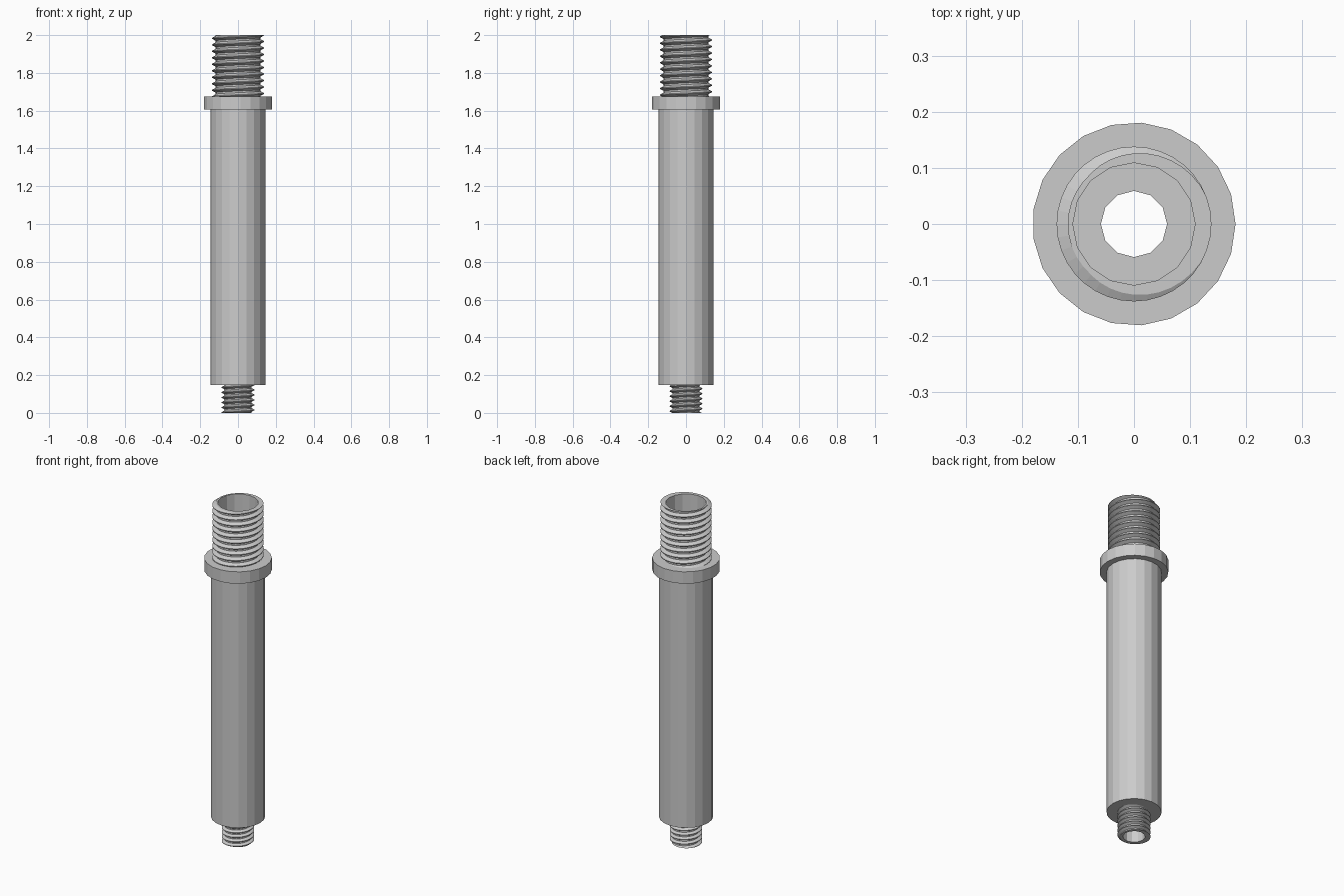
import bpy
import bmesh
from math import cos, sin, pi, ceil
from mathutils import Vector

cube = bpy.data.objects.get("Cube")
if cube:
    bpy.data.objects.remove(cube, do_unlink=True)

# One plain metal colour
metal = bpy.data.materials.new("grey_metal")
metal.use_nodes = True
GREY = (0.6, 0.6, 0.6, 1)
metal.diffuse_color = GREY
metal.node_tree.nodes["Principled BSDF"].inputs["Base Color"].default_value = GREY

# Shared dimensions
TOP, FLANGE_TOP, FLANGE_BOTTOM, SHOULDER, FLOOR = 2.0, 1.675, 1.605, 0.148, 0.2
BORE, BORE_SIDES = 0.109, 16
STUD_BORE, STUD_SIDES = 0.059, 12


def finish(bm, name):
    mesh = bpy.data.meshes.new(name)
    bm.to_mesh(mesh)
    bm.free()
    mesh.materials.append(metal)
    obj = bpy.data.objects.new(name, mesh)
    bpy.context.collection.objects.link(obj)
    return obj


def ring(bm, radius, z, sides):
    return [bm.verts.new((radius * cos(2 * pi * i / sides),
                          radius * sin(2 * pi * i / sides), z)) for i in range(sides)]


def loop_edges(bm, verts):
    return [bm.edges.get((a, b)) or bm.edges.new((a, b))
            for a, b in zip(verts, verts[1:] + verts[:1])]


def lathe(bm, profile, sides):
    """Revolve an open (radius, z) profile; a rising profile faces outward."""
    rings = [ring(bm, r, z, sides) for r, z in profile]
    for low, high in zip(rings, rings[1:]):
        for i in range(sides):
            j = (i + 1) % sides
            bm.faces.new((low[i], low[j], high[j], high[i]))
    return rings


def cap(bm, edges, up):
    """Fill the flat annulus between two loops."""
    result = bmesh.ops.triangle_fill(bm, use_beauty=True, use_dissolve=False,
                                     edges=edges, normal=(0, 0, up))
    for face in result["geom"]:
        if isinstance(face, bmesh.types.BMFace):
            face.normal_update()
            if face.normal.z * up < 0:
                face.normal_flip()


def thread(name, crest, root, pitch, z0, z1, bore, bore_sides, cap_top):
    """Right-handed screw thread, trimmed flat at both ends."""
    bm = bmesh.new()
    steps = 36
    profile = [(-1 / 16, crest), (1 / 16, crest), (3 / 8, root), (5 / 8, root)]
    turns = ceil((z1 - z0) / pitch) + 4
    points = [(m + t, r) for m in range(turns) for t, r in profile]
    base = z1 - (turns - 2) * pitch
    columns = []
    for a in range(steps):
        ang = 2 * pi * a / steps
        columns.append([bm.verts.new((r * cos(ang), r * sin(ang),
                                      base + pitch * (t + a / steps)))
                        for t, r in points])
    # The last column joins the first one, one pitch higher
    columns.append(columns[0][len(profile):])
    for left, right in zip(columns, columns[1:]):
        for k in range(min(len(left), len(right)) - 1):
            bm.faces.new((left[k], right[k], right[k + 1], left[k + 1]))
    for z, up in ((z0, -1), (z1, 1)):
        cut = bmesh.ops.bisect_plane(
            bm, geom=bm.verts[:] + bm.edges[:] + bm.faces[:], dist=1e-6,
            plane_co=Vector((0, 0, z)), plane_no=Vector((0, 0, up)), clear_outer=True)
        if (up > 0) == cap_top:
            edges = [e for e in cut["geom_cut"] if isinstance(e, bmesh.types.BMEdge)]
            inner = loop_edges(bm, ring(bm, bore, z, bore_sides))
            cap(bm, edges + inner, up)
    return finish(bm, name)


# Main barrel with its bottom shoulder
bm = bmesh.new()
lathe(bm, [(0.068, SHOULDER), (0.145, SHOULDER), (0.145, FLANGE_BOTTOM)], 20)
finish(bm, "barrel")

# Flange collar
bm = bmesh.new()
lathe(bm, [(0.14, FLANGE_BOTTOM), (0.181, FLANGE_BOTTOM),
           (0.181, FLANGE_TOP), (0.113, FLANGE_TOP)], 21)
finish(bm, "flange")

# Stepped bore running right through
bm = bmesh.new()
wide = lathe(bm, [(BORE, TOP), (BORE, FLOOR)], BORE_SIDES)
narrow = lathe(bm, [(STUD_BORE, FLOOR), (STUD_BORE, 0)], STUD_SIDES)
cap(bm, loop_edges(bm, wide[-1]) + loop_edges(bm, narrow[0]), 1)
finish(bm, "stepped_bore")

# Threaded ends
thread("upper_thread", 0.138, 0.118, 0.0343, FLANGE_TOP, TOP, BORE, BORE_SIDES, True)
thread("lower_thread", 0.087, 0.072, 0.0265, 0, SHOULDER, STUD_BORE, STUD_SIDES, False)
